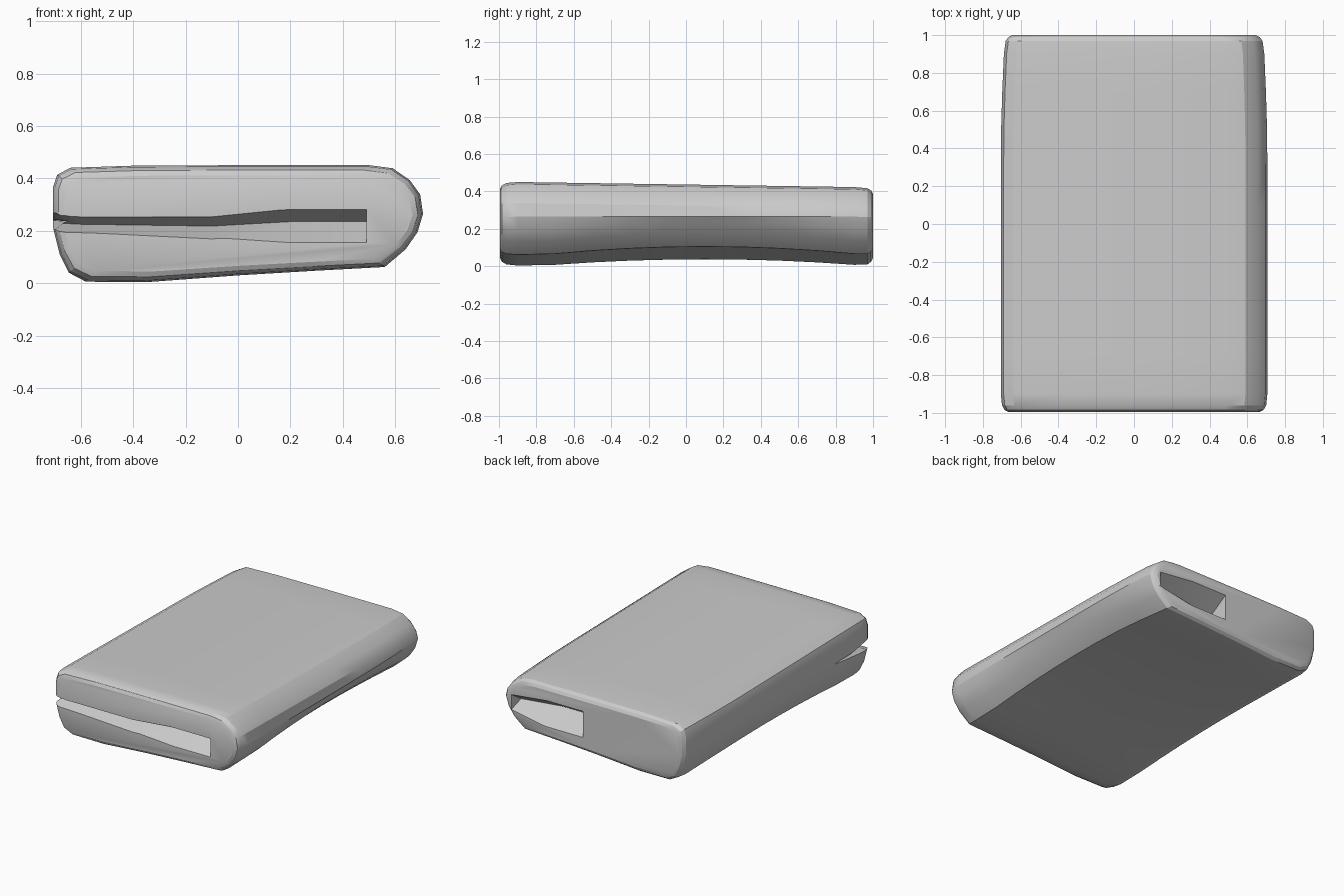
import bpy, bmesh, math

if "Cube" in bpy.data.objects:
    bpy.data.objects.remove(bpy.data.objects["Cube"])

# Cross-section (x, z) of the folded slab, seen from the front
PROFILE = [(-.705, .37), (-.69, .415), (-.64, .442), (-.4, .45), (0, .452), (.5, .452),
           (.59, .44), (.655, .395), (.695, .34), (.706, .265), (.685, .195), (.64, .13),
           (.56, .062), (.3, .048), (0, .03), (-.35, .004), (-.58, .006), (-.645, .04),
           (-.68, .11), (-.705, .21)]


def section(y, inset):
    """Profile at depth y: bottom arches mid-length, top dips toward the back."""
    ring = []
    t = (y + 1) / 2
    arch = max(0, 1 - (abs(y - .1) / .85) ** 2)
    for x, z in PROFILE:
        if z < .2:
            z += arch * (.03 + .015 * (x + .7) / 1.4)
        if z > .3:
            z -= .03 * t
        x *= 1 - .03 * max(0, (y - .4) / .6) ** 1.5
        x -= math.copysign(inset, x) * min(1, abs(x) / .5)
        z += (.23 - z) * inset / .22
        ring.append((x, y, z))
    return ring


def loft(name, rings):
    bm = bmesh.new()
    vs = [[bm.verts.new(p) for p in r] for r in rings]
    n = len(vs[0])
    for a, b in zip(vs, vs[1:]):
        for i in range(n):
            j = (i + 1) % n
            bm.faces.new((a[i], a[j], b[j], b[i]))
    bm.faces.new(vs[0])
    bm.faces.new(vs[-1])
    bmesh.ops.recalc_face_normals(bm, faces=bm.faces)
    mesh = bpy.data.meshes.new(name)
    bm.to_mesh(mesh)
    bm.free()
    ob = bpy.data.objects.new(name, mesh)
    bpy.context.collection.objects.link(ob)
    return ob


# Main folded body with softened front and back rims
ends = [(-.995, .04), (-.985, .02), (-.96, .006)]
stations = ends + [(y / 10, 0) for y in range(-9, 10, 2)] + [(.97, .006), (.99, .02), (1.0, .04)]
body = loft("folded_body", [section(y, i) for y, i in stations])


def wedge(name, stops, mouth_y, apex_y):
    """Tapering slot cutter: stops are (x, low lip z, apex z, high lip z, depth factor)."""
    rings = []
    for x, lo, mid, hi, f in stops:
        rings.append([(x, mouth_y, lo), (x, mouth_y + (apex_y - mouth_y) * f, mid),
                      (x, mouth_y, hi)])
    cutter = loft(name, rings)
    cutter.hide_render = True
    cutter.hide_viewport = True
    mod = body.modifiers.new(name, 'BOOLEAN')
    mod.operation = 'DIFFERENCE'
    mod.object = cutter
    mod.solver = 'EXACT'


# Open gap between the layers at the front
wedge("front_gap_cutter", [(-.8, .19, .235, .29, .8), (-.6, .185, .225, .26, .8),
                           (-.1, .16, .218, .26, 1), (.2, .14, .235, .29, 1),
                           (.49, .14, .235, .29, 1)], -1.02, -.86)
# Shorter pocket at the back
wedge("back_gap_cutter", [(.08, .13, .22, .33, 1), (.35, .13, .22, .33, 1),
                          (.62, .18, .22, .3, .7)], 1.02, .84)
# Crease where the gap wraps round the front left corner
crease = loft("side_crease_cutter", [
    [(-.76, -1.05, .16), (-.63, -1.05, .235), (-.76, -1.05, .33)],
    [(-.76, -.6, .23), (-.70, -.6, .24), (-.76, -.6, .25)]])
crease.hide_render = True
crease.hide_viewport = True
m = body.modifiers.new("side_crease", 'BOOLEAN')
m.object = crease
m.operation = 'DIFFERENCE'
m.solver = 'EXACT'

# Apply the cuts, then shade softly
bpy.context.view_layer.objects.active = body
body.select_set(True)
for mod in list(body.modifiers):
    bpy.ops.object.modifier_apply(modifier=mod.name)
for ob in list(bpy.data.objects):
    if ob != body:
        bpy.data.objects.remove(ob)
bpy.ops.object.shade_smooth_by_angle(angle=math.radians(25))
